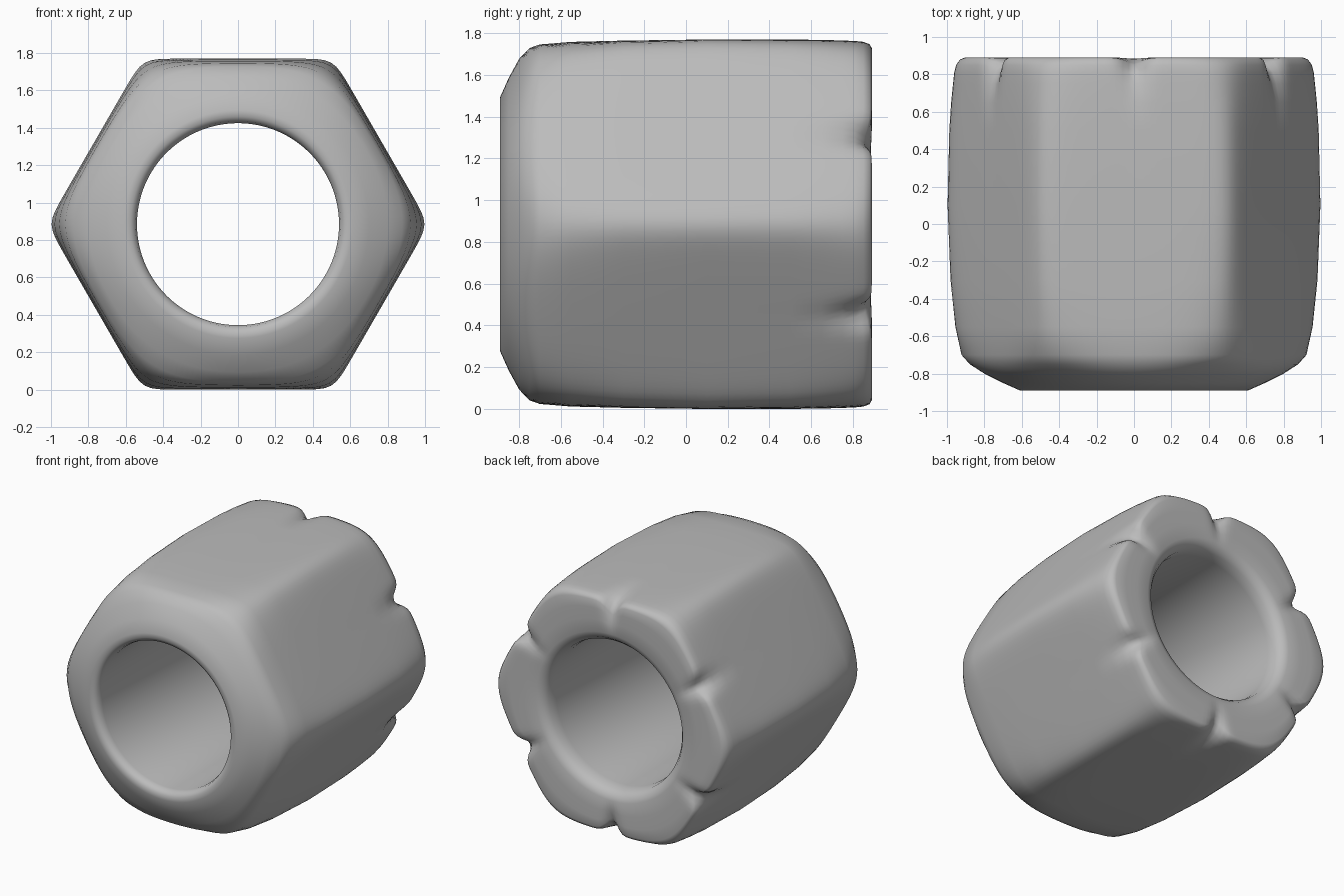
import bpy, bmesh, math

if "Cube" in bpy.data.objects:
    bpy.data.objects.remove(bpy.data.objects["Cube"], do_unlink=True)

SIDES = 6
SEGMENTS = 180
SHARPNESS = 28      # higher gives tighter hexagon corners
CENTRE_Z = 0.885
ROUND = 9.0         # flat distance so large that the ring is a circle

# Rings along the nut: y, distance to the flats, limiting circle radius
rings = [
    (-0.83, ROUND, 0.54), (-0.87, ROUND, 0.55), (-0.887, ROUND, 0.575),
    (-0.89, 0.72, 0.61), (-0.85, 0.79, 0.70), (-0.80, 0.83, 0.80),
    (-0.75, 0.855, 0.88), (-0.70, 0.865, 0.93), (-0.55, 0.875, 0.973),
    (-0.30, 0.88, 1.03), (0.10, 0.885, 1.20), (0.50, 0.885, 1.04),
    (0.65, 0.884, 1.01), (0.75, 0.882, 0.99), (0.81, 0.88, 0.98),
    (0.85, 0.877, 0.965), (0.88, 0.867, 0.94), (0.89, 0.85, 0.91),
    (0.89, 0.80, 0.82), (0.89, 0.74, 0.72),
    (0.885, ROUND, 0.62), (0.87, ROUND, 0.58), (0.83, ROUND, 0.55),
    (0.76, ROUND, 0.54),
]


def radius(angle, flat, limit):
    """Rounded hexagon softly limited by a circle."""
    total = limit ** -SHARPNESS
    for k in range(SIDES // 2):
        facing = abs(math.cos(angle - math.radians(30 + 60 * k)))
        total += (facing / flat) ** SHARPNESS
    return total ** (-1 / SHARPNESS)


def notch(angle, y, flat):
    """Soft notch at the middle of each flat, fading in towards the back."""
    if flat == ROUND or y < 0.6:
        return 0.0
    offset = (angle % (math.tau / SIDES)) - math.pi / SIDES
    fade = min(1.0, (y - 0.6) / 0.29) ** 2
    reach = max(0.0, (flat - 0.7) / 0.15)
    return math.exp(-(offset / 0.075) ** 2) * fade * min(1.0, reach)


# Body and bore as one closed loop of rings
bm = bmesh.new()
loops = []
for y, flat, limit in rings:
    loop = []
    for i in range(SEGMENTS):
        angle = math.tau * i / SEGMENTS
        dip = notch(angle, y, flat)
        r = radius(angle, flat, limit) - 0.09 * dip
        depth = 0.03 * dip if y > 0.84 else 0.0
        loop.append(bm.verts.new((r * math.cos(angle), y - depth,
                                  CENTRE_Z + r * math.sin(angle))))
    loops.append(loop)

for row, loop in enumerate(loops):
    following = loops[(row + 1) % len(loops)]
    for i in range(SEGMENTS):
        j = (i + 1) % SEGMENTS
        face = bm.faces.new((loop[i], loop[j], following[j], following[i]))
        face.smooth = True
bmesh.ops.recalc_face_normals(bm, faces=bm.faces)

mesh = bpy.data.meshes.new("hex_nut")
bm.to_mesh(mesh)
bm.free()
nut = bpy.data.objects.new("hex_nut", mesh)
bpy.context.collection.objects.link(nut)

# Plain grey metal
grey = bpy.data.materials.new("grey")
grey.use_nodes = True
colour = (0.5, 0.5, 0.5, 1.0)
grey.diffuse_color = colour
grey.node_tree.nodes["Principled BSDF"].inputs["Base Color"].default_value = colour
mesh.materials.append(grey)
